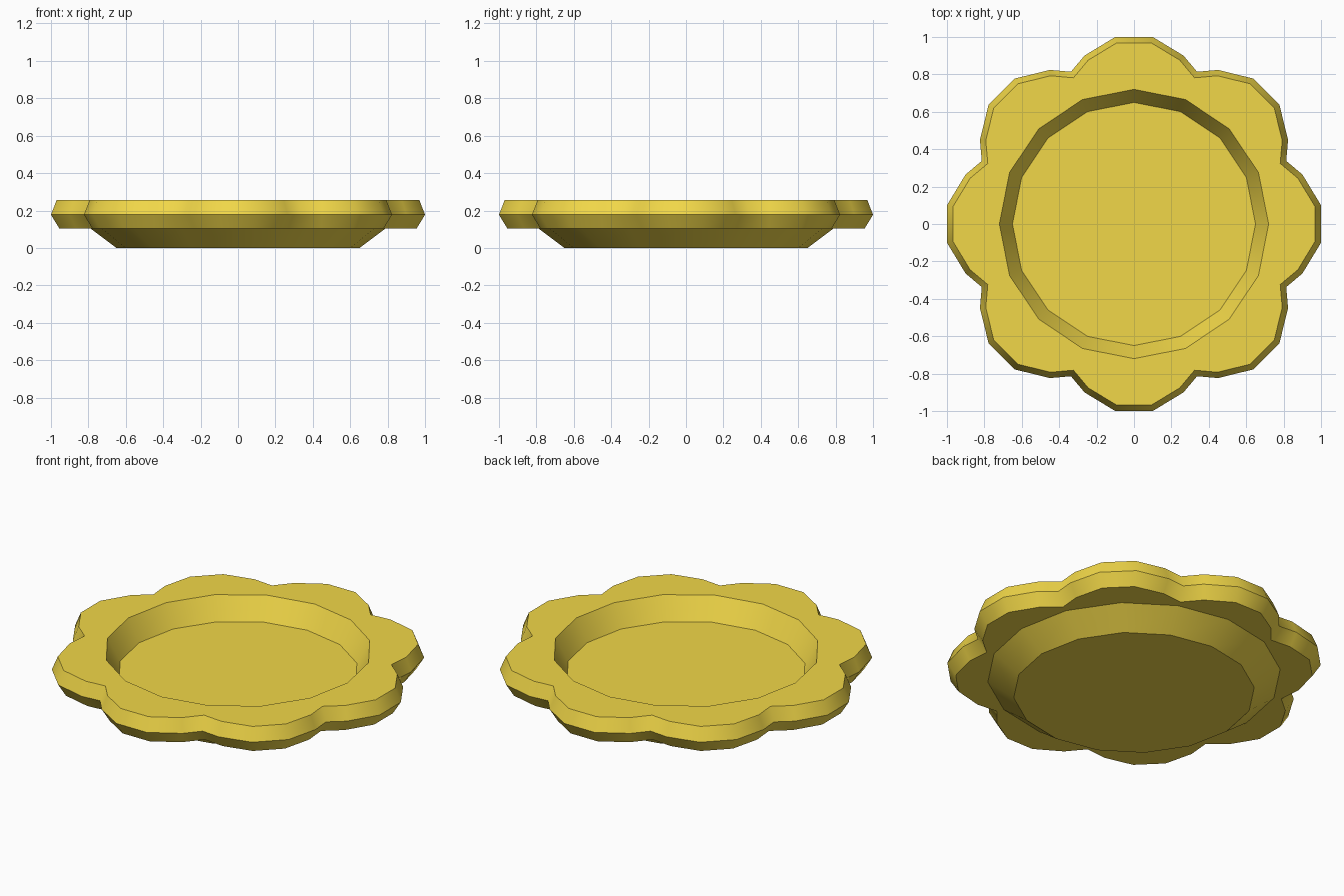
import bpy, bmesh
from math import pi, sin, cos, atan2, radians
from mathutils import Matrix, Vector

if "Cube" in bpy.data.objects:
    bpy.data.objects.remove(bpy.data.objects["Cube"])

bm = bmesh.new()


def ring(points, z):
    """Closed loop of edges at height z."""
    vs = [bm.verts.new((p[0], p[1], z)) for p in points]
    edges = [bm.edges.new((v, vs[(i + 1) % len(vs)])) for i, v in enumerate(vs)]
    return vs, edges


def circle(r, n=16):
    return [(r * cos(2 * pi * i / n), r * sin(2 * pi * i / n)) for i in range(n)]


# one petal of the scalloped rim, repeated eight times
petal = [(0.9, -0.265), (1.0, -0.1), (1.0, 0.1), (0.9, 0.265),
         (0.881 * cos(radians(22.5)), 0.881 * sin(radians(22.5)))]
outline = [Matrix.Rotation(k * pi / 4, 2) @ Vector(p) for k in range(8) for p in petal]


def scallop(inset):
    """Rim outline moved inwards by an even distance."""
    pts = []
    for i, p in enumerate(outline):
        a = (p - outline[i - 1]).normalized()
        b = (outline[(i + 1) % len(outline)] - p).normalized()
        na, nb = Vector((-a.y, a.x)), Vector((-b.y, b.x))
        m = (na + nb).normalized()
        pts.append(p + m * inset / m.dot(na))
    return pts


def angles(vs):
    """Steadily rising angles once around a ring."""
    out = [atan2(vs[0].co.y, vs[0].co.x)]
    for v in vs[1:] + vs[:1]:
        out.append(out[-1] + (atan2(v.co.y, v.co.x) - out[-1]) % (2 * pi))
    return out


def band(va, vb):
    """Flat triangles between two rings with different vertex counts."""
    ta, tb = angles(va), angles(vb)
    na, nb = len(va), len(vb)
    i = j = 0
    while i < na or j < nb:
        a, b = va[i % na], vb[j % nb]
        if j == nb or (i < na and ta[i + 1] <= tb[j + 1]):
            i += 1
            bm.faces.new((a, va[i % na], b))
        else:
            j += 1
            bm.faces.new((a, vb[j % nb], b))


# rings from underside, out around the rim, and down into the dish
rings = [ring(circle(0.65), 0.0), ring(circle(0.79), 0.105),
         ring(scallop(0.044), 0.105), ring(scallop(0.0), 0.178),
         ring(scallop(0.031), 0.257), ring(circle(0.72), 0.257),
         ring(circle(0.65), 0.128)]

for (va, ea), (vb, eb) in zip(rings, rings[1:]):
    n = len(va)
    if n == len(vb):
        for i in range(n):
            j = (i + 1) % n
            bm.faces.new((va[i], va[j], vb[j], vb[i]))
    else:
        band(va, vb)

# base and dish floor
bm.faces.new(rings[0][0])
bm.faces.new(rings[-1][0])
bmesh.ops.recalc_face_normals(bm, faces=bm.faces)

# smooth around the walls, crisp along each ring
for f in bm.faces:
    f.smooth = True
for _, edges in rings:
    for e in edges:
        e.smooth = False

mesh = bpy.data.meshes.new("scalloped_dish")
bm.to_mesh(mesh)
bm.free()
dish = bpy.data.objects.new("scalloped_dish", mesh)
bpy.context.collection.objects.link(dish)

mat = bpy.data.materials.new("yellow")
mat.diffuse_color = (0.88, 0.68, 0.065, 1)
mat.use_nodes = True
mat.node_tree.nodes["Principled BSDF"].inputs["Base Color"].default_value = mat.diffuse_color
mesh.materials.append(mat)
